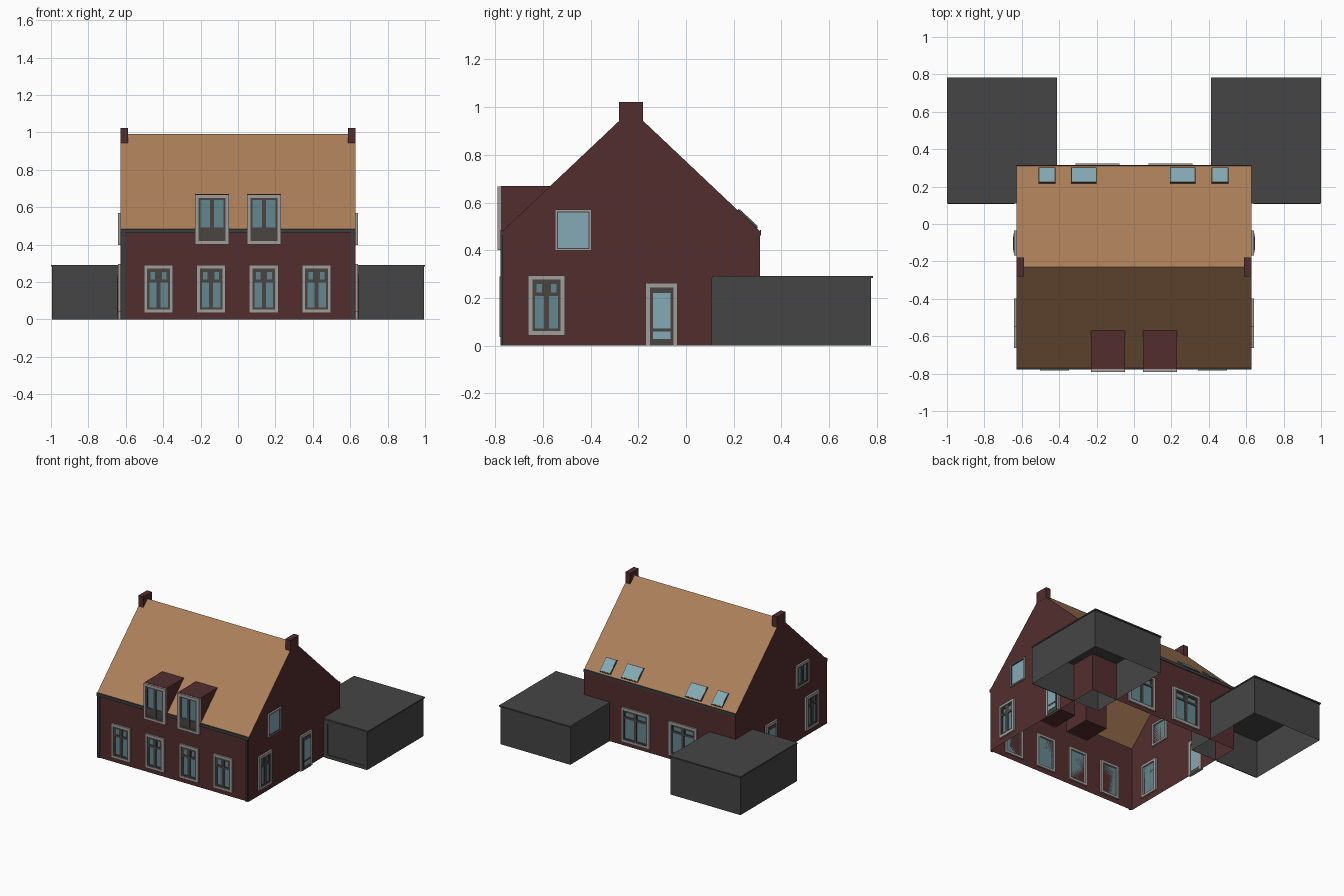
import bpy, bmesh
from mathutils import Matrix, Vector

if "Cube" in bpy.data.objects:
    bpy.data.objects.remove(bpy.data.objects["Cube"])


def material(name, r, g, b):
    m = bpy.data.materials.new(name)
    m.use_nodes = True
    m.diffuse_color = (r, g, b, 1)
    bsdf = next(n for n in m.node_tree.nodes if n.type == 'BSDF_PRINCIPLED')
    bsdf.inputs["Base Color"].default_value = (r, g, b, 1)
    bsdf.inputs["Roughness"].default_value = 0.8
    return m


BRICK, TILE, GREY, CASING, SASH, GLASS, PALE, GUTTER = range(8)
MATS = [
    material("red brick", 0.088, 0.027, 0.028),
    material("tan roof tile", 0.41, 0.21, 0.10),
    material("garage grey", 0.06, 0.06, 0.06),
    material("light grey casing", 0.36, 0.34, 0.33),
    material("dark sash", 0.065, 0.06, 0.055),
    material("window glass", 0.13, 0.245, 0.28),
    material("pale glass", 0.23, 0.40, 0.46),
    material("gutter grey", 0.045, 0.047, 0.047),
]

# Main dimensions
HALF, FRONT, BACK, EAVE = 0.628, -0.77, 0.31, 0.48
RIDGE_Y, RIDGE_Z = -0.23, 0.99


def finish(bm, name, matrix=None):
    if matrix:
        bm.transform(matrix)
    me = bpy.data.meshes.new(name)
    bmesh.ops.recalc_face_normals(bm, faces=bm.faces)
    bm.to_mesh(me)
    bm.free()
    for m in MATS:
        me.materials.append(m)
    ob = bpy.data.objects.new(name, me)
    bpy.context.collection.objects.link(ob)
    return ob


def add_box(bm, lo, hi, mat, open_bottom=False):
    """Axis-aligned box between two corners."""
    lo, hi = Vector(lo), Vector(hi)
    scale = Matrix.Diagonal((*(hi - lo), 1))
    geo = bmesh.ops.create_cube(bm, size=1, matrix=Matrix.Translation((lo + hi) / 2) @ scale)
    faces = {f for v in geo["verts"] for f in v.link_faces}
    for f in faces:
        f.material_index = mat
    if open_bottom:
        low = min(faces, key=lambda f: f.calc_center_median().z)
        bmesh.ops.delete(bm, geom=[low], context='FACES_ONLY')


def box(name, lo, hi, mat, open_bottom=False):
    bm = bmesh.new()
    add_box(bm, lo, hi, mat, open_bottom)
    return finish(bm, name)


def wall_frame(u_axis, out_axis, origin):
    """Local axes: x along the wall, y outward, z up."""
    m = Matrix((u_axis, out_axis, (0, 0, 1))).transposed().to_4x4()
    m.translation = origin
    return m


SIDES = {
    "front": wall_frame((1, 0, 0), (0, -1, 0), (0, FRONT, 0)),
    "back": wall_frame((1, 0, 0), (0, 1, 0), (0, BACK, 0)),
    "left": wall_frame((0, 1, 0), (1, 0, 0), (HALF, 0, 0)),
    "right": wall_frame((0, 1, 0), (-1, 0, 0), (-HALF, 0, 0)),
}


def add_ring(bm, u0, u1, z0, z1, t, d0, d1, mat):
    add_box(bm, (u0, d0, z0), (u0 + t, d1, z1), mat)
    add_box(bm, (u1 - t, d0, z0), (u1, d1, z1), mat)
    add_box(bm, (u0 + t, d0, z1 - t), (u1 - t, d1, z1), mat)
    add_box(bm, (u0 + t, d0, z0), (u1 - t, d1, z0 + t), mat)


def window(name, side, u, z0, z1, w, casing=0.018, sash=0.011, panes=2,
           transom=None, panel=None, glass=GLASS, out=0.0):
    bm = bmesh.new()
    u0, u1 = u - w / 2, u + w / 2
    add_ring(bm, u0, u1, z0, z1, casing, out - 0.012, out + 0.013, CASING)
    u0, u1, z0, z1 = u0 + casing, u1 - casing, z0 + casing, z1 - casing
    add_box(bm, (u0, out, z0), (u1, out + 0.003, z1), glass)
    step = (u1 - u0) / panes
    for i in range(panes):
        a = u0 + i * step
        add_ring(bm, a, a + step, z0, z1, sash, out, out + 0.009, SASH)
        if transom:
            # Top light with an extra bar
            add_box(bm, (a, out, transom - 0.008), (a + step, out + 0.009, transom + 0.008), SASH)
            add_ring(bm, a + sash, a + step - sash, transom, z1 - sash, 0.007, out, out + 0.006, SASH)
    if panel:
        add_box(bm, (u0, out, z0), (u1, out + 0.007, panel), SASH)
    finish(bm, name, SIDES[side])


def door(name, side, u):
    bm = bmesh.new()
    for half, top, depth, mat in ((0.067, 0.262, 0.013, CASING), (0.05, 0.243, 0.015, SASH),
                                  (0.036, 0.22, 0.018, PALE)):
        add_box(bm, (u - half, -0.005, 0.028 if mat == PALE else 0),
                (u + half, depth, top), mat)
    add_box(bm, (u - 0.036, 0, 0.06), (u + 0.036, 0.02, 0.072), SASH)
    finish(bm, name, SIDES[side])


# House shell: gabled prism, open underneath
bm = bmesh.new()
profile = [(FRONT, 0), (FRONT, EAVE), (RIDGE_Y, RIDGE_Z), (BACK, EAVE), (BACK, 0)]
ends = [[bm.verts.new((x, y, z)) for y, z in profile] for x in (-HALF, HALF)]
for end in ends:
    bm.faces.new(end)
for i in range(len(profile) - 1):
    f = bm.faces.new((ends[0][i], ends[0][i + 1], ends[1][i + 1], ends[1][i]))
    f.material_index = TILE if i in (1, 2) else BRICK
finish(bm, "house_shell")

# Gutters and downpipes
for tag, y0, y1 in (("front", FRONT - 0.009, FRONT), ("back", BACK, BACK + 0.005)):
    box(tag + "_gutter", (-HALF, y0, 0.462), (HALF, y1, 0.484), GUTTER)
for tag, s in (("left", 1), ("right", -1)):
    x0, x1 = sorted((s * 0.604, s * 0.62))
    box(tag + "_downpipe", (x0, FRONT - 0.008, 0), (x1, FRONT, 0.465), GUTTER)

    # Chimney on the gable end
    x0, x1 = sorted((s * 0.588, s * (HALF + 0.001)))
    box(tag + "_chimney", (x0, -0.28, 0.94), (x1, -0.18, 1.022), BRICK)

    # Garage with flat roof and front door panel
    x0, x1 = sorted((s * 0.416, s * 0.994))
    box(tag + "_garage", (x0, 0.114, 0), (x1, 0.775, 0.285), GREY, True)
    x0, x1 = sorted((s * 0.412, s))
    box(tag + "_garage_roof", (x0, 0.11, 0.283), (x1, 0.784, 0.292), GREY)
    bm = bmesh.new()
    x0, x1 = sorted((s * 0.64, s * 0.994))
    add_ring(bm, x0, x1, 0.0, 0.283, 0.026, 0, 0.006, GREY)
    finish(bm, tag + "_garage_door_frame", wall_frame((1, 0, 0), (0, -1, 0), (0, 0.114, 0)))

    # Gable openings
    window(tag + "_gable_window", tag, -0.585, 0.043, 0.295, 0.155, transom=0.215)
    if s > 0:
        window("left_attic_window", tag, -0.473, 0.398, 0.57, 0.152, casing=0.008,
               sash=0.004, panes=1, glass=PALE)
    else:
        window("right_attic_window", tag, -0.473, 0.398, 0.57, 0.152, casing=0.014)
    door(tag + "_side_door", tag, -0.102)

    # Dormer box and its window
    x = s * 0.139
    box(tag + "_dormer", (x - 0.09, -0.776, 0.40), (x + 0.09, -0.563, 0.67), BRICK)
    window(tag + "_dormer_window", "front", x, 0.40, 0.668, 0.18, panel=0.49, out=0.007)

    # Large rear window
    window(tag + "_rear_window", "back", s * 0.196, 0.03, 0.288, 0.235, transom=0.215)

# Front ground-floor windows
for i, x in enumerate((-0.425, -0.144, 0.138, 0.42)):
    window("front_window_%d" % (i + 1), "front", x, 0.035, 0.29, 0.157, transom=0.205)

# Skylights lying on the rear slope
slope = Vector((0, BACK - RIDGE_Y, EAVE - RIDGE_Z)).normalized()
normal = Vector((1, 0, 0)).cross(slope).normalized()
roof = Matrix((Vector((1, 0, 0)), slope, normal)).transposed().to_4x4()
roof.translation = (0, RIDGE_Y, RIDGE_Z)
per_y = 1 / slope.y
v0, v1 = (0.217 - RIDGE_Y) * per_y, (0.298 - RIDGE_Y) * per_y
for i, (x, w) in enumerate(((-0.465, 0.09), (-0.268, 0.136), (0.26, 0.136), (0.46, 0.09))):
    bm = bmesh.new()
    a, b = x - w / 2, x + w / 2
    add_box(bm, (a, v0, -0.004), (b, v1, 0.007), SASH)
    add_box(bm, (a + 0.004, v0 + 0.006, 0), (b - 0.004, v1 - 0.006, 0.009), PALE)
    finish(bm, "skylight_%d" % (i + 1), roof)
